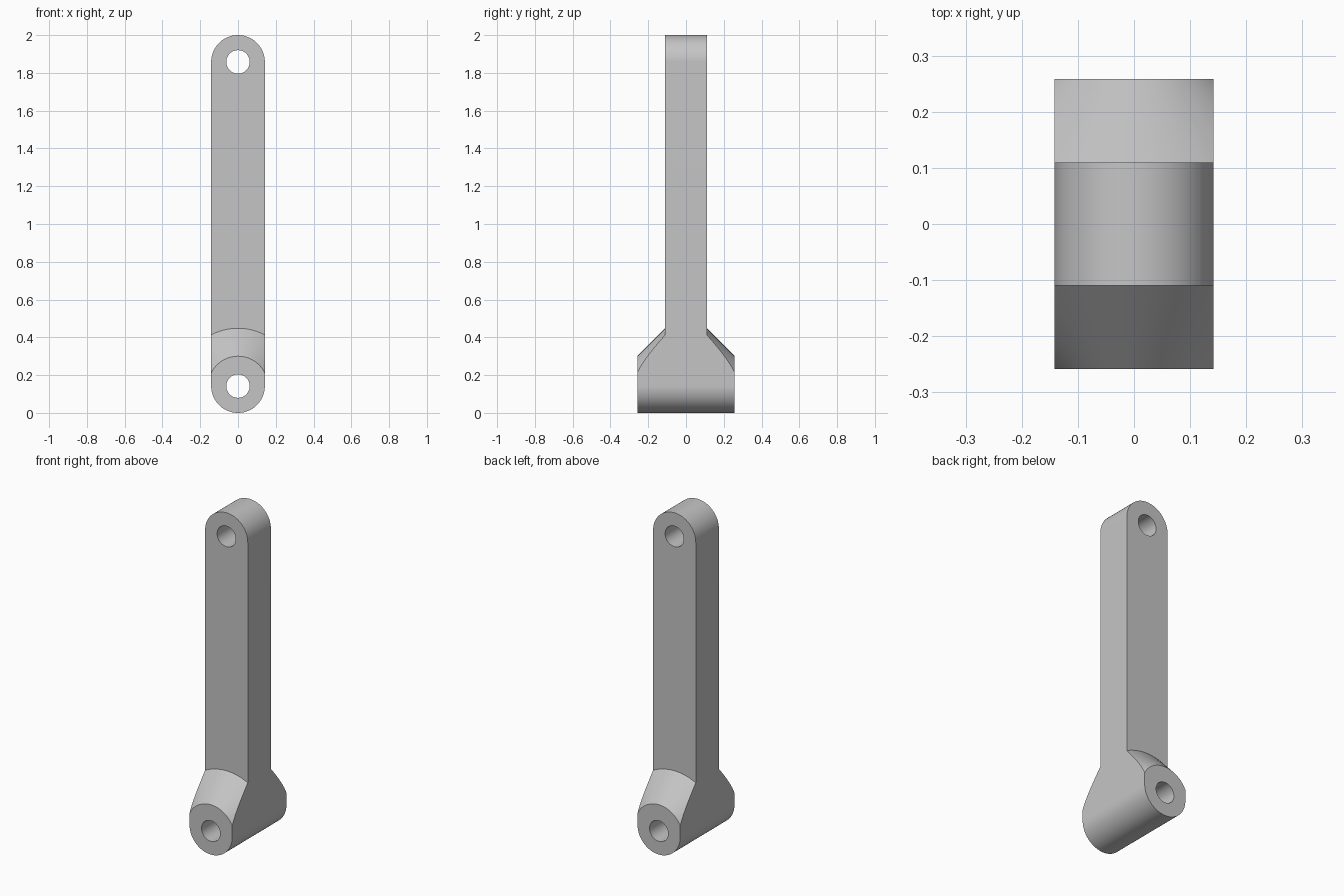
import bpy, bmesh
from math import sin, cos, pi

HALF_W = 0.142        # half width, also the radius of both rounded ends
BAR_Y = 0.11          # half depth of the bar
BOSS_Y = 0.258        # half depth of the bottom boss
LOW_Z, TOP_Z = HALF_W, 2 - HALF_W
HOLE_R = 0.062
SEGMENTS = 96

cube = bpy.data.objects.get("Cube")
if cube:
    bpy.data.objects.remove(cube, do_unlink=True)

grey = bpy.data.materials.new("plain grey")
grey.use_nodes = True
colour = (0.56, 0.56, 0.56, 1)
grey.diffuse_color = colour
grey.node_tree.nodes["Principled BSDF"].inputs["Base Color"].default_value = colour


def loft(name, rings):
    """Skin a row of matching point rings and cap both ends."""
    bm = bmesh.new()
    loops = [[bm.verts.new(p) for p in ring] for ring in rings]
    for a, b in zip(loops, loops[1:]):
        for i in range(len(a)):
            j = (i + 1) % len(a)
            bm.faces.new((a[i], a[j], b[j], b[i]))
    bm.faces.new(loops[0])
    bm.faces.new(loops[-1])
    bmesh.ops.recalc_face_normals(bm, faces=bm.faces)
    mesh = bpy.data.meshes.new(name)
    bm.to_mesh(mesh)
    bm.free()
    mesh.materials.append(grey)
    ob = bpy.data.objects.new(name, mesh)
    bpy.context.collection.objects.link(ob)
    return ob


def circle(radius, y, z):
    steps = [2 * pi * i / SEGMENTS for i in range(SEGMENTS)]
    return [(radius * cos(t), y, z + radius * sin(t)) for t in steps]


def slot(y):
    """Outline with a half round at the top and the bottom."""
    half = SEGMENTS // 2
    arc = [pi * i / half for i in range(half + 1)]
    top = [(HALF_W * cos(t), y, TOP_Z + HALF_W * sin(t)) for t in arc]
    return top + [(-HALF_W * cos(t), y, LOW_Z - HALF_W * sin(t)) for t in arc]


def cut(target, tool, operation):
    mod = target.modifiers.new(tool.name, "BOOLEAN")
    mod.operation, mod.object, mod.solver = operation, tool, "EXACT"
    bpy.context.view_layer.objects.active = target
    bpy.ops.object.modifier_apply(modifier=mod.name)
    bpy.data.objects.remove(tool, do_unlink=True)


# Link arm: slot-shaped block, deep enough for the boss
arm = loft("link_arm", [slot(-0.4), slot(0.4)])

# Turned envelope: wide disc for the bar, cones sloping to the boss ends
boss_r = 0.3 - LOW_Z
cone_r = boss_r + BOSS_Y - BAR_Y
profile = [(boss_r, -BOSS_Y), (cone_r, -BAR_Y), (2.5, -BAR_Y),
           (2.5, BAR_Y), (cone_r, BAR_Y), (boss_r, BOSS_Y)]
envelope = loft("envelope", [circle(r, y, LOW_Z) for r, y in profile])
cut(arm, envelope, "INTERSECT")

# Pin holes through both ends
for name, z in (("lower_hole", LOW_Z), ("upper_hole", TOP_Z)):
    cut(arm, loft(name, [circle(HOLE_R, -0.5, z), circle(HOLE_R, 0.5, z)]), "DIFFERENCE")

# Smooth the curved faces, keep the edges crisp
bpy.ops.object.select_all(action="DESELECT")
arm.select_set(True)
bpy.context.view_layer.objects.active = arm
bpy.ops.object.shade_smooth_by_angle(angle=pi / 6)
